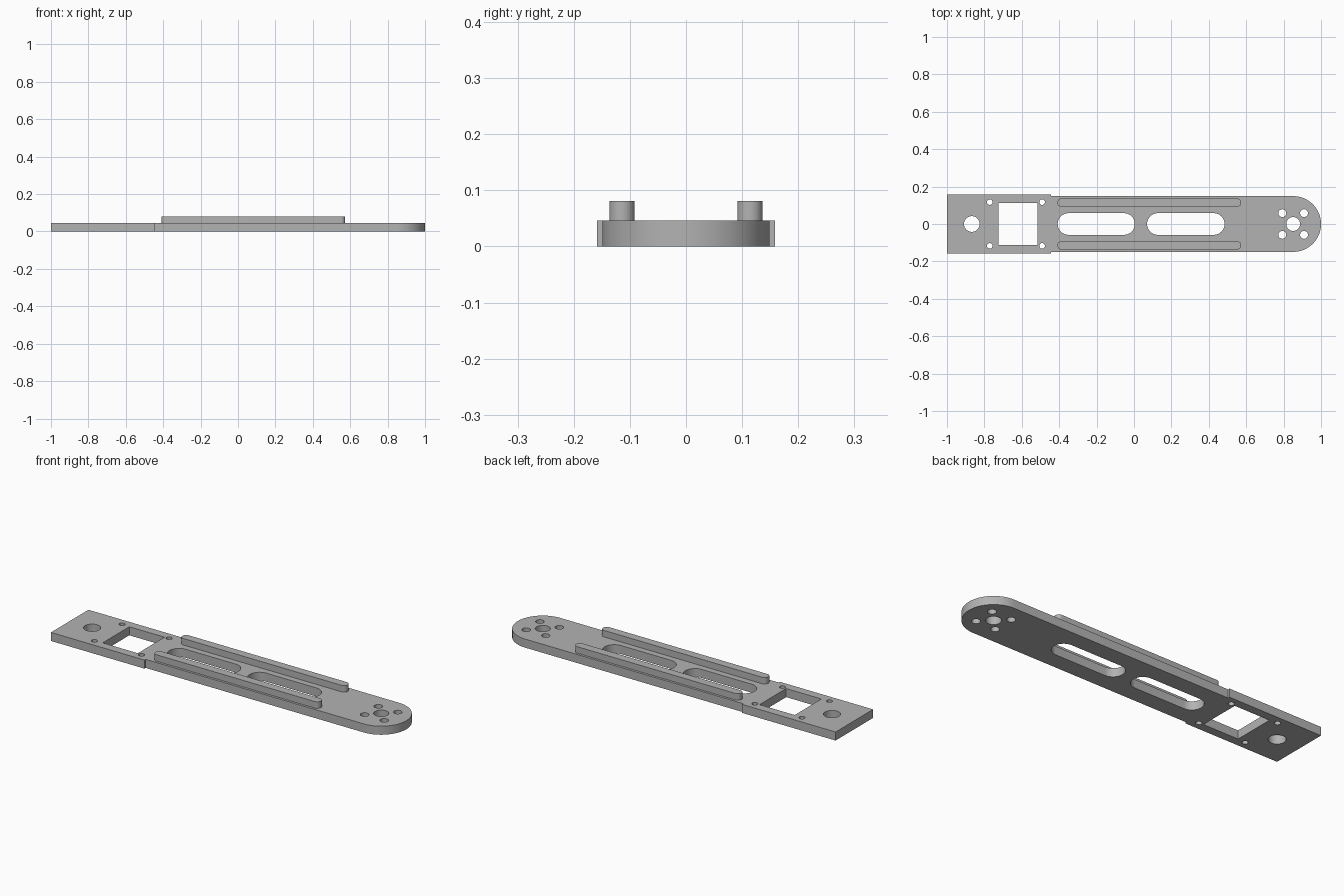
import bpy, bmesh
from math import pi, sin, cos, radians

cube = bpy.data.objects.get("Cube")
if cube:
    bpy.data.objects.remove(cube, do_unlink=True)

grey = bpy.data.materials.new("plain grey")
grey.use_nodes = True
GREY = (0.45, 0.45, 0.45, 1)
grey.diffuse_color = GREY
grey.node_tree.nodes["Principled BSDF"].inputs["Base Color"].default_value = GREY


def arc(x, y, r, start, end, steps):
    angles = [start + (end - start) * i / steps for i in range(steps + 1)]
    return [(x + r * cos(a), y + r * sin(a)) for a in angles]


def circle(x, y, r):
    return arc(x, y, r, 0, 2 * pi, 40)[:-1]


def slot(x0, x1, y, r):
    return arc(x1 - r, y, r, -pi / 2, pi / 2, 20) + arc(x0 + r, y, r, pi / 2, 3 * pi / 2, 20)


def plate(name, loops, z0, z1):
    """Solid plate from an outline and any holes inside it."""
    curve = bpy.data.curves.new(name, "CURVE")
    curve.dimensions = "2D"
    curve.fill_mode = "BOTH"
    curve.extrude = (z1 - z0) / 2
    for loop in loops:
        spline = curve.splines.new("POLY")
        spline.points.add(len(loop) - 1)
        for point, (x, y) in zip(spline.points, loop):
            point.co = (x, y, 0, 1)
        spline.use_cyclic_u = True
    obj = bpy.data.objects.new(name, curve)
    bpy.context.collection.objects.link(obj)
    bpy.ops.object.select_all(action="DESELECT")
    obj.select_set(True)
    bpy.context.view_layer.objects.active = obj
    bpy.ops.object.convert(target="MESH")
    obj = bpy.context.object
    # Weld caps to walls and lift to height
    bm = bmesh.new()
    bm.from_mesh(obj.data)
    bmesh.ops.remove_doubles(bm, verts=bm.verts, dist=0.0001)
    bmesh.ops.recalc_face_normals(bm, faces=bm.faces)
    bmesh.ops.translate(bm, verts=bm.verts, vec=(0, 0, (z0 + z1) / 2))
    bm.to_mesh(obj.data)
    bm.free()
    obj.data.materials.clear()
    obj.data.materials.append(grey)
    bpy.ops.object.shade_smooth_by_angle(angle=radians(30))


# Arm outline: wide square end, narrower body, round tip
WIDE, BODY, STEP, TIP = 0.159, 0.149, -0.445, 0.851
outline = [(-1, WIDE), (-1, -WIDE), (STEP, -WIDE), (STEP, -BODY)]
outline += arc(TIP, 0, BODY, -pi / 2, pi / 2, 48)
outline += [(STEP, BODY), (STEP, WIDE)]

# Motor window, cable hole, body slots and hub hole
holes = [
    [(-0.725, -0.113), (-0.516, -0.113), (-0.516, 0.113), (-0.725, 0.113)],
    circle(-0.867, 0, 0.042),
    slot(-0.408, 0.004, 0, 0.058),
    slot(0.07, 0.484, 0, 0.058),
    circle(TIP, 0, 0.037),
]
# Screw holes around the window and the hub
for side in (-1, 1):
    holes += [circle(x, side * 0.117, 0.015) for x in (-0.771, -0.491)]
    holes += [circle(TIP + dx, side * 0.058, 0.021) for dx in (-0.058, 0.058)]

plate("arm_plate", [outline] + holes, 0, 0.046)

# Raised rails along both edges
for name, side in (("right_rail", -1), ("left_rail", 1)):
    plate(name, [slot(-0.41, 0.573, side * 0.114, 0.0225)], 0.046, 0.081)
